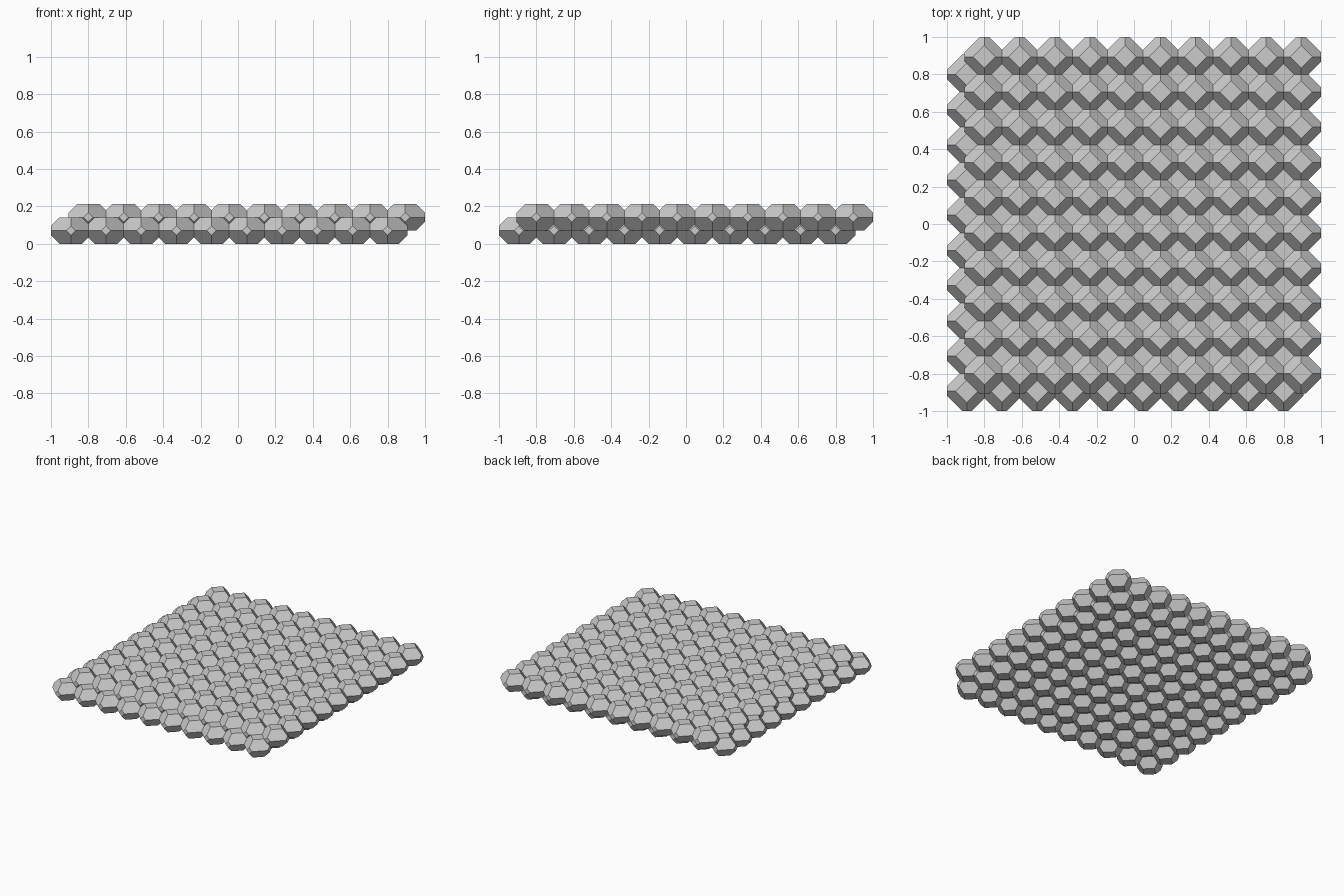
import bpy, bmesh
from itertools import product

if "Cube" in bpy.data.objects:
    bpy.data.objects.remove(bpy.data.objects["Cube"], do_unlink=True)

# Cell proportions and grid spacing
REACH, HALF_H = 0.106, 0.071
TOP, TIP = 0.06, 0.025
COUNT = 10
PITCH = (2 - 2 * REACH) / (COUNT - 0.5)

# Pale grey stone
GREY = (0.6, 0.6, 0.6, 1)
mat = bpy.data.materials.new("pale_grey")
mat.use_nodes = True
mat.diffuse_color = GREY
mat.node_tree.nodes["Principled BSDF"].inputs["Base Color"].default_value = GREY


def cell_mesh():
    """Squashed truncated octahedron with small diamond facets at its tips."""
    pts = set()
    for s, t in product((-1, 1), repeat=2):
        pts |= {(s * TOP, 0, t * HALF_H), (0, s * TOP, t * HALF_H),
                (s * REACH, 0, t * TIP), (0, s * REACH, t * TIP),
                (s * REACH, t * TIP, 0), (t * TIP, s * REACH, 0)}
    bm = bmesh.new()
    for p in sorted(pts):
        bm.verts.new(p)
    bmesh.ops.convex_hull(bm, input=bm.verts[:])
    bmesh.ops.dissolve_limit(bm, angle_limit=0.02, verts=bm.verts[:], edges=bm.edges[:])
    bmesh.ops.recalc_face_normals(bm, faces=bm.faces[:])
    mesh = bpy.data.meshes.new("cell")
    bm.to_mesh(mesh)
    bm.free()
    mesh.materials.append(mat)
    return mesh


def layer(name, mesh, start, z):
    """Square sheet of cells, repeated along x and y."""
    ob = bpy.data.objects.new(name, mesh)
    bpy.context.collection.objects.link(ob)
    ob.location = (start, start, z)
    for label, step in (("columns", (PITCH, 0, 0)), ("rows", (0, PITCH, 0))):
        arr = ob.modifiers.new(label, 'ARRAY')
        arr.count = COUNT
        arr.use_relative_offset = False
        arr.use_constant_offset = True
        arr.constant_offset_displace = step


# Two sheets, the upper one shifted by half a cell
cell = cell_mesh()
corner = REACH - 1
layer("lower_cells", cell, corner, HALF_H)
layer("upper_cells", cell, corner + PITCH / 2, 2 * HALF_H)
